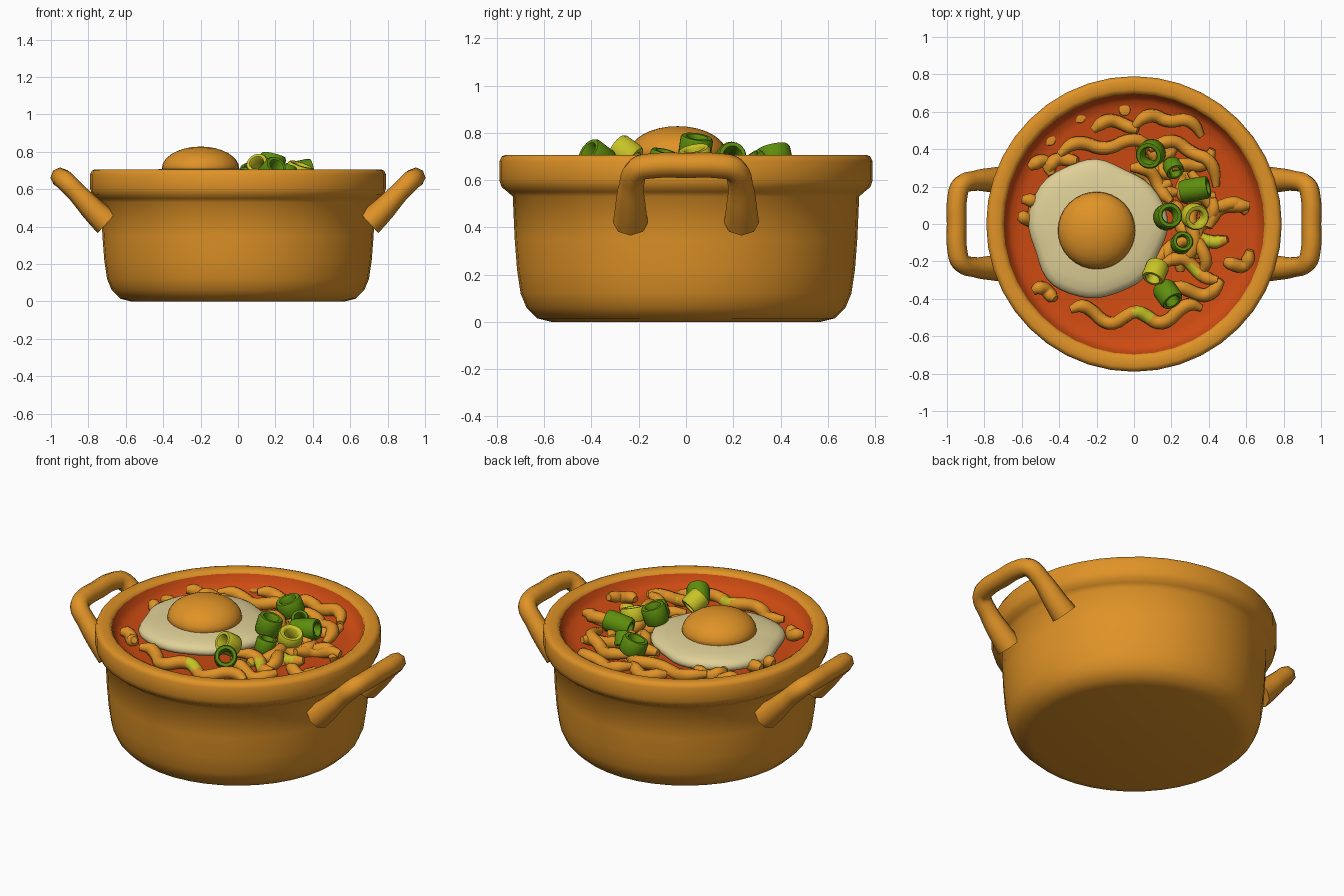
import bpy, bmesh, math, random
from math import sin, cos, pi, tau, radians
from mathutils import Vector

random.seed(4)
cube = bpy.data.objects.get("Cube")
if cube:
    bpy.data.objects.remove(cube)


def material(name, r, g, b):
    m = bpy.data.materials.new(name)
    m.use_nodes = True
    m.diffuse_color = (r, g, b, 1)
    bsdf = next(n for n in m.node_tree.nodes if n.type == 'BSDF_PRINCIPLED')
    bsdf.inputs["Base Color"].default_value = (r, g, b, 1)
    return m


ORANGE = material("warm orange", .74, .29, .02)
RED = material("broth red", .62, .07, .006)
CREAM = material("egg cream", .74, .63, .31)
GREEN = material("leaf green", .11, .27, .004)
LIME = material("yellow green", .58, .55, .02)


def smooth(ob, angle=50):
    bpy.ops.object.select_all(action='DESELECT')
    ob.select_set(True)
    bpy.context.view_layer.objects.active = ob
    bpy.ops.object.shade_smooth_by_angle(angle=radians(angle))


def lathe(name, profile, mat, segs=40, loc=(0, 0, 0), rot=(0, 0, 0),
          wobble=lambda a: 1, closed=False):
    """Revolve (radius, height) pairs; a zero radius becomes a pole."""
    bm = bmesh.new()
    rings = []
    for r, z in profile:
        if r == 0:
            rings.append([bm.verts.new((0, 0, z))] * segs)
            continue
        ring = []
        for i in range(segs):
            a = tau * i / segs
            w = r * wobble(a)
            ring.append(bm.verts.new((w * cos(a), w * sin(a), z)))
        rings.append(ring)
    pairs = list(zip(rings, rings[1:]))
    if closed:
        pairs.append((rings[-1], rings[0]))
    for lo, hi in pairs:
        for i in range(segs):
            j = (i + 1) % segs
            corners = list(dict.fromkeys((lo[i], lo[j], hi[j], hi[i])))
            bm.faces.new(corners)
    bmesh.ops.recalc_face_normals(bm, faces=bm.faces)
    me = bpy.data.meshes.new(name)
    bm.to_mesh(me)
    bm.free()
    me.materials.append(mat)
    ob = bpy.data.objects.new(name, me)
    ob.location = loc
    ob.rotation_euler = [radians(d) for d in rot]
    bpy.context.collection.objects.link(ob)
    smooth(ob)
    return ob


def tube(name, points, radii, mat, thickness, res=4):
    """Smooth round strand through the points, as a mesh."""
    cu = bpy.data.curves.new(name, 'CURVE')
    cu.dimensions = '3D'
    cu.bevel_depth = thickness
    cu.bevel_resolution = 2
    cu.resolution_u = res
    cu.use_fill_caps = True
    sp = cu.splines.new('BEZIER')
    sp.bezier_points.add(len(points) - 1)
    for bp, p, r in zip(sp.bezier_points, points, radii):
        bp.co = p
        bp.radius = r
        bp.handle_left_type = bp.handle_right_type = 'AUTO'
    cu.materials.append(mat)
    ob = bpy.data.objects.new(name, cu)
    bpy.context.collection.objects.link(ob)
    bpy.ops.object.select_all(action='DESELECT')
    ob.select_set(True)
    bpy.context.view_layer.objects.active = ob
    bpy.ops.object.convert(target='MESH')
    ob = bpy.context.view_layer.objects.active
    smooth(ob, 60)
    return ob


# Pot with its thick rim
lathe("pot", [(0, 0), (.57, 0), (.63, .015), (.675, .06), (.7, .12), (.715, .22),
              (.725, .35), (.733, .53), (.755, .55), (.78, .57), (.79, .6),
              (.79, .68), (.78, .7), (.765, .706), (.72, .706), (.7, .695),
              (.69, .66), (.69, .58), (0, .58)], ORANGE)

# Broth, climbing a little up the inner wall
lathe("broth", [(0, .612), (.6, .612), (.655, .625), (.68, .65), (.697, .69)], RED)

# Side handles
half = [(.7, .235, .42), (.76, .235, .475), (.86, .23, .58), (.925, .205, .645),
        (.945, .14, .66)]
path = half + [(.948, 0, .662)] + [(x, -y, z) for x, y, z in reversed(half)]
widths = [1.4, 1.25, 1, 1, 1]
widths = widths + [1] + widths[::-1]
for side, s in (("left", 1), ("right", -1)):
    tube(side + "_handle", [(s * x, y, z) for x, y, z in path], widths, ORANGE, .053)

# Fried egg
EGG = (-.2, -.025, 0)


def egg_edge(a):
    return 1 + .03 * cos(3 * a - .6) + .018 * sin(5 * a) + .012 * cos(8 * a)


lathe("egg_white", [(0, .715), (.2, .71), (.28, .7), (.33, .69), (.358, .675),
                    (.368, .655), (.36, .635), (.32, .62), (0, .62)], CREAM, 48, EGG,
      wobble=egg_edge)
dome = [(.207 * cos(pi * t / 16), .71 + .118 * sin(pi * t / 16)) for t in range(8)]
lathe("egg_yolk", [(.195, .69)] + dome + [(0, .828)], ORANGE, 32, (-.2, -.035, 0))


# Wavy noodles: start, end, sideways bow, ripple size, ripple count
def noodle(name, start, end, bow, ripple, count, z=.638):
    a, b = Vector(start), Vector(end)
    along = b - a
    across = Vector((-along.y, along.x)).normalized()
    n = max(7, int(count * 5) + 1)
    pts = []
    for i in range(n):
        t = i / (n - 1)
        p = a + along * t + across * (bow * sin(pi * t) + ripple * sin(tau * count * t))
        pts.append((p.x, p.y, z + .014 * sin(tau * count * t + 1)))
    ob = tube(name, pts, [.55] + [1] * (n - 2) + [.55], ORANGE, .036, 3)
    # Pale green tint where chopped onion lies against the strand
    ob.data.materials.append(LIME)
    for f in ob.data.polygons:
        for spot in ((.42, -.08), (.3, -.27), (.05, -.48)):
            if (f.center.xy - Vector(spot)).length < .05 and f.center.z > z:
                f.material_index = 1


strands = [
    ((-.4, .37), (.1, .4), .05, .03, 1.5),
    ((-.22, .5), (.02, .5), .05, .01, 1),
    ((0, .52), (.36, .47), .08, .025, 1.5),
    ((.08, .4), (.44, .2), .12, .025, 1.5),
    ((.2, .3), (.42, .4), -.04, .02, 1),
    ((.28, .12), (.6, .06), .03, .025, 1.5),
    ((.62, .1), (.4, -.02), -.06, .01, 1),
    ((.22, -.12), (.5, -.08), .02, .02, 1),
    ((.48, -.2), (.62, -.14), -.06, .01, 1),
    ((.15, -.22), (.45, -.3), .04, .03, 1),
    ((.2, -.33), (.47, -.3), -.06, .02, 1),
    ((-.34, -.46), (.36, -.45), -.05, .035, 2.5),
    ((.3, .28), (.26, -.2), .05, .03, 1.5),
    ((.42, .14), (.36, -.26), -.03, .03, 1.5),
    ((-.56, .3), (-.44, .26), .06, 0, 1),
    ((-.6, .13), (-.54, .02), .05, .01, 1),
    ((-.62, .04), (-.5, .06), -.03, .01, 1),
    ((-.54, -.36), (-.42, -.4), .03, .01, 1),
    ((-.46, .28), (-.3, .34), .04, .01, 1),
    ((-.02, .3), (.2, .12), .04, .02, 1),
]
for i, s in enumerate(strands):
    noodle(f"noodle_{i + 1}", *s)

# Half sunk strands between the others
for i in range(12):
    a = random.uniform(-1.1, 1.5)
    r = random.uniform(.25, .47)
    d = a + pi / 2 + random.uniform(-.6, .6)
    p = Vector((r * cos(a), r * sin(a)))
    q = Vector((cos(d), sin(d))) * .1
    noodle(f"sunken_noodle_{i + 1}", p - q, p + q, .03, .02, 1, .608)

# Tips just breaking the surface
for i, (x, y) in enumerate([(-.45, .45), (-.29, .57), (-.05, .61)]):
    lathe(f"noodle_tip_{i + 1}", [(.035, -.01), (.03, .008), (0, .014)], ORANGE, 10,
          (x, y, .612))

# Chopped spring onion: colour, radius, length, place, tilt
onions = [
    (GREEN, .074, .09, (.09, .375, .695), (12, -15, 0)),
    (GREEN, .05, .08, (.21, .3, .67), (35, 20, 0)),
    (GREEN, .062, .15, (.325, .185, .69), (0, 78, 10)),
    (GREEN, .07, .1, (.18, .04, .735), (-8, 14, 0)),
    (LIME, .07, .08, (.325, .04, .695), (10, 18, 0)),
    (GREEN, .057, .08, (.255, -.1, .685), (-12, 10, 0)),
    (LIME, .062, .1, (.115, -.255, .715), (50, -30, 0)),
    (GREEN, .064, .11, (.18, -.375, .695), (58, 0, 35)),
]
for i, (mat, r, length, loc, rot) in enumerate(onions):
    h = length / 2
    lathe(f"spring_onion_{i + 1}",
          [(r * .6, -h), (r * .9, -h), (r, -h * .75), (r, h * .75), (r * .9, h),
           (r * .65, h), (r * .55, h * .8), (r * .55, -h * .8)],
          mat, 18, loc, rot, closed=True)
